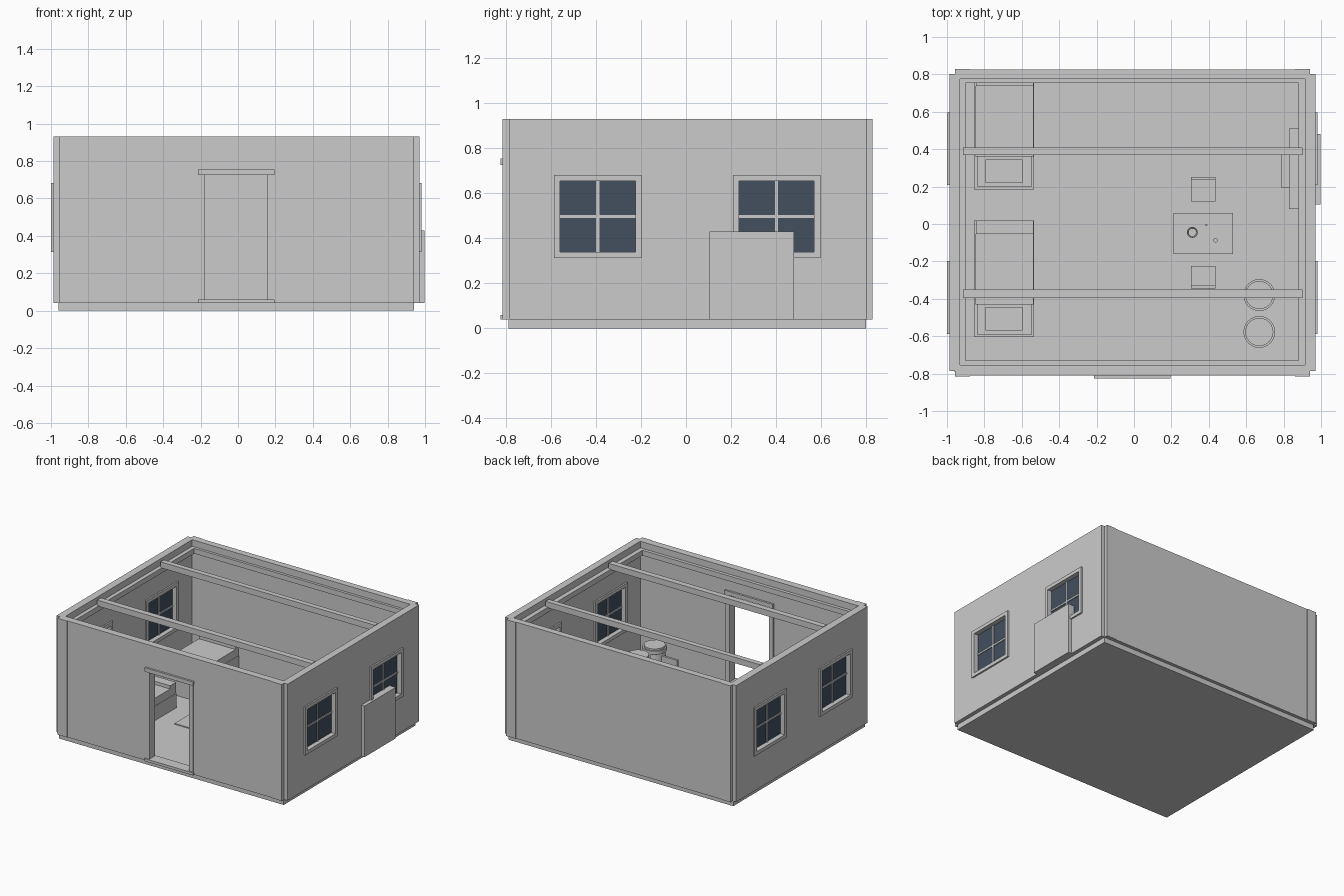
import bpy, math

if "Cube" in bpy.data.objects:
    bpy.data.objects.remove(bpy.data.objects["Cube"])

def material(name, rgb):
    m = bpy.data.materials.new(name)
    m.diffuse_color = (*rgb, 1)
    m.use_nodes = True
    m.node_tree.nodes["Principled BSDF"].inputs["Base Color"].default_value = m.diffuse_color
    return m

GREY = material("plain_grey", (0.6, 0.6, 0.6))
GLASS = material("dark_blue_glass", (0.054, 0.08, 0.114))

def boxes(name, spans, mat=GREY):
    """One object made of boxes given as (x0, x1, y0, y1, z0, z1)."""
    verts, faces = [], []
    for x0, x1, y0, y1, z0, z1 in spans:
        b = len(verts)
        verts += [(x, y, z) for z in (z0, z1)
                  for x, y in ((x0, y0), (x1, y0), (x1, y1), (x0, y1))]
        faces += [(b + 3, b + 2, b + 1, b), (b + 4, b + 5, b + 6, b + 7)]
        faces += [(b + i, b + (i + 1) % 4, b + 4 + (i + 1) % 4, b + 4 + i) for i in range(4)]
    me = bpy.data.meshes.new(name)
    me.from_pydata(verts, [], faces)
    me.materials.append(mat)
    ob = bpy.data.objects.new(name, me)
    bpy.context.collection.objects.link(ob)
    return ob

def lathe(name, x, y, profile, n=24):
    """Turned solid from (radius, z) points; closed at both ends."""
    verts, faces = [], []
    for r, z in profile:
        for i in range(n):
            a = 2 * math.pi * i / n
            verts.append((x + r * math.cos(a), y + r * math.sin(a), z))
    for k in range(len(profile) - 1):
        for i in range(n):
            j = (i + 1) % n
            faces.append((k * n + i, k * n + j, (k + 1) * n + j, (k + 1) * n + i))
    faces.append(tuple(reversed(range(n))))
    faces.append(tuple(range((len(profile) - 1) * n, len(profile) * n)))
    me = bpy.data.meshes.new(name)
    me.from_pydata(verts, [], faces)
    me.materials.append(GREY)
    ob = bpy.data.objects.new(name, me)
    bpy.context.collection.objects.link(ob)
    bpy.context.view_layer.objects.active = ob
    ob.select_set(True)
    bpy.ops.object.shade_smooth_by_angle()
    ob.select_set(False)

F, T = 0.04, 0.93             # floor level and wall top
WZ0, WZ1 = 0.34, 0.655        # glass height range
WINDOWS = ((-0.56, -0.225), (0.235, 0.57))

# Floor slab
boxes("floor", [(-0.96, 0.94, -0.79, 0.80, 0, F)])

# Back wall, and front wall split around the doorway
boxes("back_wall", [(-0.88, 0.86, 0.775, 0.825, F, T)])
boxes("front_wall", [(-0.88, -0.18, -0.81, -0.755, F, T),
                     (0.155, 0.86, -0.81, -0.755, F, T),
                     (-0.18, 0.155, -0.81, -0.755, 0.725, T)])

# Corner posts
for x0, x1 in ((-0.957, -0.877), (0.86, 0.94)):
    for y0, y1 in ((-0.815, -0.755), (0.775, 0.83)):
        boxes("corner_post", [(x0, x1, y0, y1, F, T)])

# Door frame with lintel and threshold
boxes("door_frame", [(-0.215, -0.18, -0.815, -0.745, F, 0.725),
                     (0.155, 0.19, -0.815, -0.745, F, 0.725),
                     (-0.215, 0.195, -0.825, -0.74, 0.725, 0.755)])
boxes("door_threshold", [(-0.215, 0.195, -0.825, -0.74, F, 0.06)])

# Side walls in panels, with their windows
for side, x0, x1, out in (("left", -0.987, -0.93, -1), ("right", 0.915, 0.97, 1)):
    spans = [(x0, x1, a, b, F, T) for a, b in ((-0.785, -0.56), (-0.225, 0.235), (0.57, 0.803))]
    for a, b in WINDOWS:
        spans += [(x0, x1, a, b, F, WZ0), (x0, x1, a, b, WZ1, T)]
    boxes(side + "_wall", spans)
    f0, f1 = x0 - 0.012, x1 + 0.012
    xm = (x0 + x1) / 2
    for a, b in WINDOWS:
        w = 0.027
        boxes(side + "_window_frame", [
            (f0, f1, a - w, a, WZ0 - w, WZ1 + w), (f0, f1, b, b + w, WZ0 - w, WZ1 + w),
            (f0, f1, a, b, WZ0 - w, WZ0), (f0, f1, a, b, WZ1, WZ1 + w)])
        boxes(side + "_window_glass", [(xm - 0.004, xm + 0.004, a, b, WZ0, WZ1)], GLASS)
        c, zc = (a + b) / 2, (WZ0 + WZ1) / 2
        boxes(side + "_window_bars", [
            (xm - 0.01, xm + 0.01, c - 0.007, c + 0.007, WZ0, WZ1),
            (xm - 0.01, xm + 0.01, a, b, zc - 0.007, zc + 0.007)])

# Ledge beams around the inside, and two cross beams
boxes("wall_ledge", [(-0.93, -0.90, -0.755, 0.775, 0.84, 0.88),
                     (0.88, 0.915, -0.755, 0.775, 0.84, 0.88),
                     (-0.90, 0.88, 0.755, 0.775, 0.84, 0.88),
                     (-0.90, 0.88, -0.755, -0.73, 0.84, 0.88)])
for y0, y1 in ((0.37, 0.41), (-0.395, -0.35)):
    boxes("cross_beam", [(-0.915, 0.90, y0, y1, 0.875, 0.92)])

# Two beds with pillow, cover and foot fold
for y in (0, 0.79):
    y1 = min(y + 0.02, 0.78)
    boxes("bed_base", [(-0.855, -0.535, y - 0.605, y1, F, 0.15)])
    boxes("bed_mattress", [(-0.84, -0.545, y - 0.59, y - 0.05, 0.15, 0.20)])
    boxes("bed_footboard", [(-0.845, -0.537, y - 0.053, y1, 0.15, 0.235)])
    boxes("bed_cover", [(-0.847, -0.537, y - 0.43, y - 0.053, 0.14, 0.21)])
    boxes("bed_pillow", [(-0.795, -0.595, y - 0.57, y - 0.445, 0.20, 0.23)])

# Rug
boxes("rug", [(-0.39, 0.37, -0.21, 0.33, F, 0.047)])

# Table with four legs
boxes("table_top", [(0.21, 0.53, -0.16, 0.06, 0.27, 0.29)])
boxes("table_legs", [(x, x + 0.025, y, y + 0.025, F, 0.27)
                     for x in (0.225, 0.49) for y in (-0.145, 0.02)])

# Things on the table
lathe("mug", 0.312, -0.045, [(0.026, 0.29), (0.03, 0.345), (0.024, 0.345), (0.022, 0.30)], 16)
lathe("candle", 0.435, -0.087, [(0.012, 0.29), (0.012, 0.34)], 12)
lathe("small_peg", 0.387, -0.005, [(0.006, 0.29), (0.006, 0.32)], 8)

# Two chairs facing the table
for y0, y1, b0, b1 in ((0.12, 0.25, 0.235, 0.252), (-0.345, -0.225, -0.345, -0.328)):
    boxes("chair", [(0.305, 0.435, y0, y1, 0.16, 0.18),
                    (0.305, 0.435, b0, b1, 0.18, 0.345)] +
          [(x, x + 0.018, y, y + 0.018, F, 0.16)
           for x in (0.307, 0.415) for y in (y0, y1 - 0.018)])

# Two barrels with a raised rim
for y in (-0.38, -0.577):
    lathe("barrel", 0.67, y, [(0.07, F), (0.08, 0.12), (0.08, 0.18), (0.075, 0.23),
                              (0.085, 0.235), (0.085, 0.262), (0.075, 0.262), (0.075, 0.275)])

# Fireplace passing through the right wall
boxes("fireplace_body", [(0.845, 0.998, 0.105, 0.48, F, 0.43)])
boxes("fireplace_mantel", [(0.83, 0.912, 0.08, 0.51, 0.43, 0.455)])
boxes("fireplace_hearth", [(0.785, 0.845, 0.195, 0.37, F, 0.09)])
